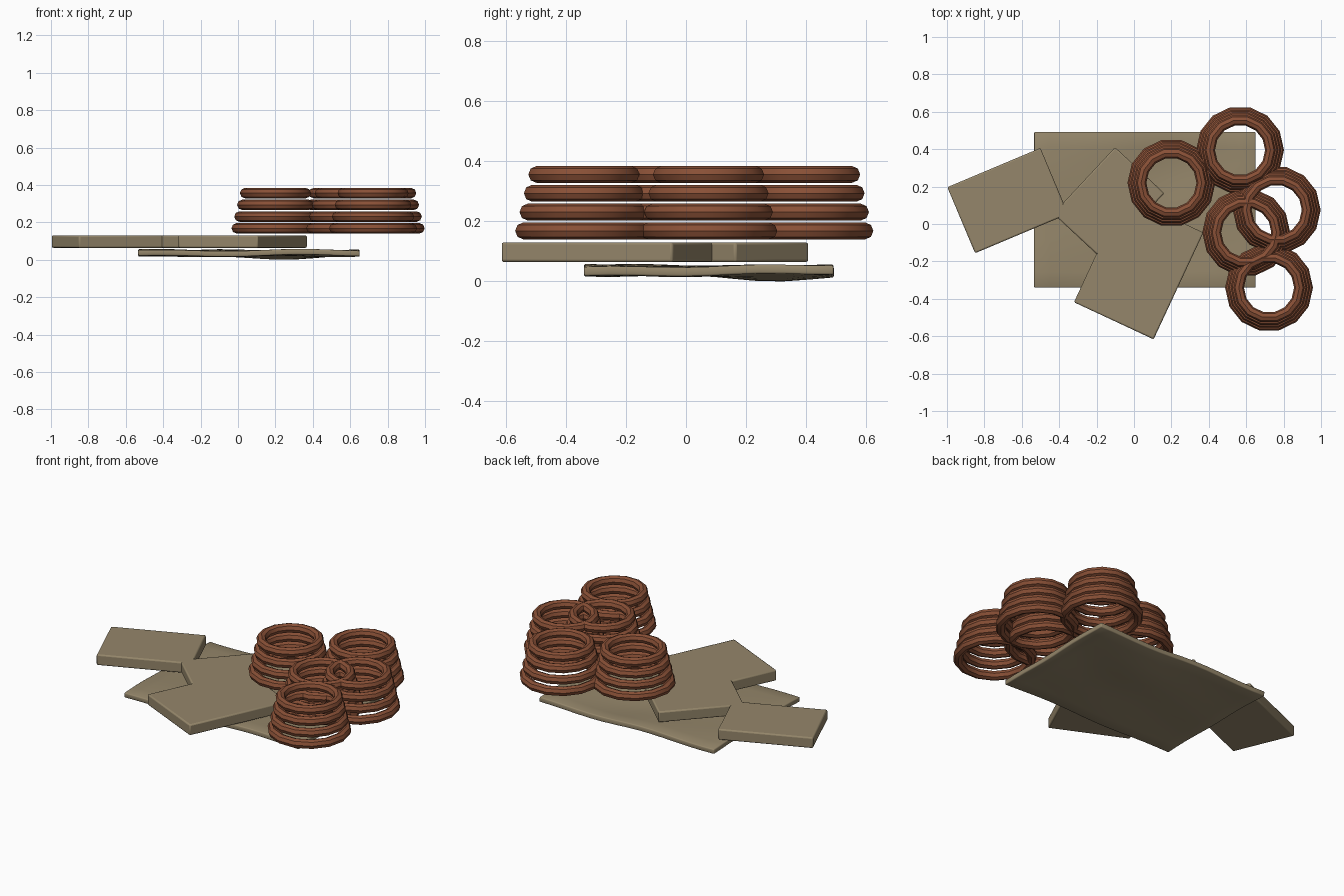
import bpy, bmesh, math

cube = bpy.data.objects.get("Cube")
if cube:
    bpy.data.objects.remove(cube, do_unlink=True)


def material(name, rgb):
    mat = bpy.data.materials.new(name)
    mat.use_nodes = True
    colour = (*rgb, 1)
    mat.diffuse_color = colour
    mat.node_tree.nodes["Principled BSDF"].inputs["Base Color"].default_value = colour
    return mat


beige = material("beige stone", (0.30, 0.24, 0.145))
clay = material("brown clay", (0.25, 0.08, 0.037))


def finish(obj, name, mat, bevel=0.0):
    obj.name = name
    obj.data.materials.append(mat)
    if bevel:
        mod = obj.modifiers.new("soft edges", 'BEVEL')
        mod.width = bevel
        mod.segments = 2
        mod.limit_method = 'ANGLE'
        mod.angle_limit = math.radians(50)
    for other in bpy.context.selected_objects:
        other.select_set(False)
    obj.select_set(True)
    bpy.context.view_layer.objects.active = obj
    bpy.ops.object.shade_smooth_by_angle(angle=math.radians(40))


# Uneven ground sheet, lowest towards the back right
def ripple(x, y):
    dip = 0.02 * math.exp(-((x - 0.2) / 0.22) ** 2 - ((y - 0.25) / 0.22) ** 2)
    return 0.004 * math.sin(9 * x + 4 * y) + 0.003 * math.cos(13 * y - 5 * x) - dip


bm = bmesh.new()
bmesh.ops.create_grid(bm, x_segments=14, y_segments=10, size=1)
for v in bm.verts:
    v.co.x = 0.058 + 0.592 * v.co.x
    v.co.y = 0.076 + 0.416 * v.co.y
    v.co.z = ripple(v.co.x, v.co.y)
lowest = min(v.co.z for v in bm.verts)
for v in bm.verts:
    v.co.z += 0.015 - lowest
mesh = bpy.data.meshes.new("ground_sheet")
bm.to_mesh(mesh)
bm.free()
sheet = bpy.data.objects.new("ground_sheet", mesh)
bpy.context.collection.objects.link(sheet)
solid = sheet.modifiers.new("thickness", 'SOLIDIFY')
solid.thickness = 0.03
solid.offset = 0
finish(sheet, "ground_sheet", beige, 0.006)

# Three overlapping slabs: x, y, length, width, turn
slabs = {
    "left_slab": (-0.675, 0.125, 0.54, 0.383, 22.8),
    "middle_slab": (-0.135, 0.11, 0.485, 0.36, 47),
    "front_slab": (0.025, -0.232, 0.63, 0.47, 65),
}
for name, (x, y, length, width, turn) in slabs.items():
    bpy.ops.mesh.primitive_cube_add(size=1, location=(x, y, 0.097),
                                    rotation=(0, 0, math.radians(turn)))
    obj = bpy.context.object
    for v in obj.data.vertices:
        v.co.x *= length
        v.co.y *= width
        v.co.z *= 0.066
    finish(obj, name, beige, 0.008)

# Five tapering stacks of four rings
stacks = [(0.2, 0.22), (0.567, 0.395), (0.763, 0.075), (0.722, -0.34), (0.6, -0.045)]
for s, (x, y) in enumerate(stacks, 1):
    for level in range(4):
        bpy.ops.mesh.primitive_torus_add(
            location=(x, y, 0.168 + 0.0627 * level),
            major_radius=0.207 - 0.015 * level, minor_radius=0.028,
            major_segments=14, minor_segments=8)
        finish(bpy.context.object, f"stack_{s}_ring_{level + 1}", clay)
        bpy.ops.object.shade_smooth()
